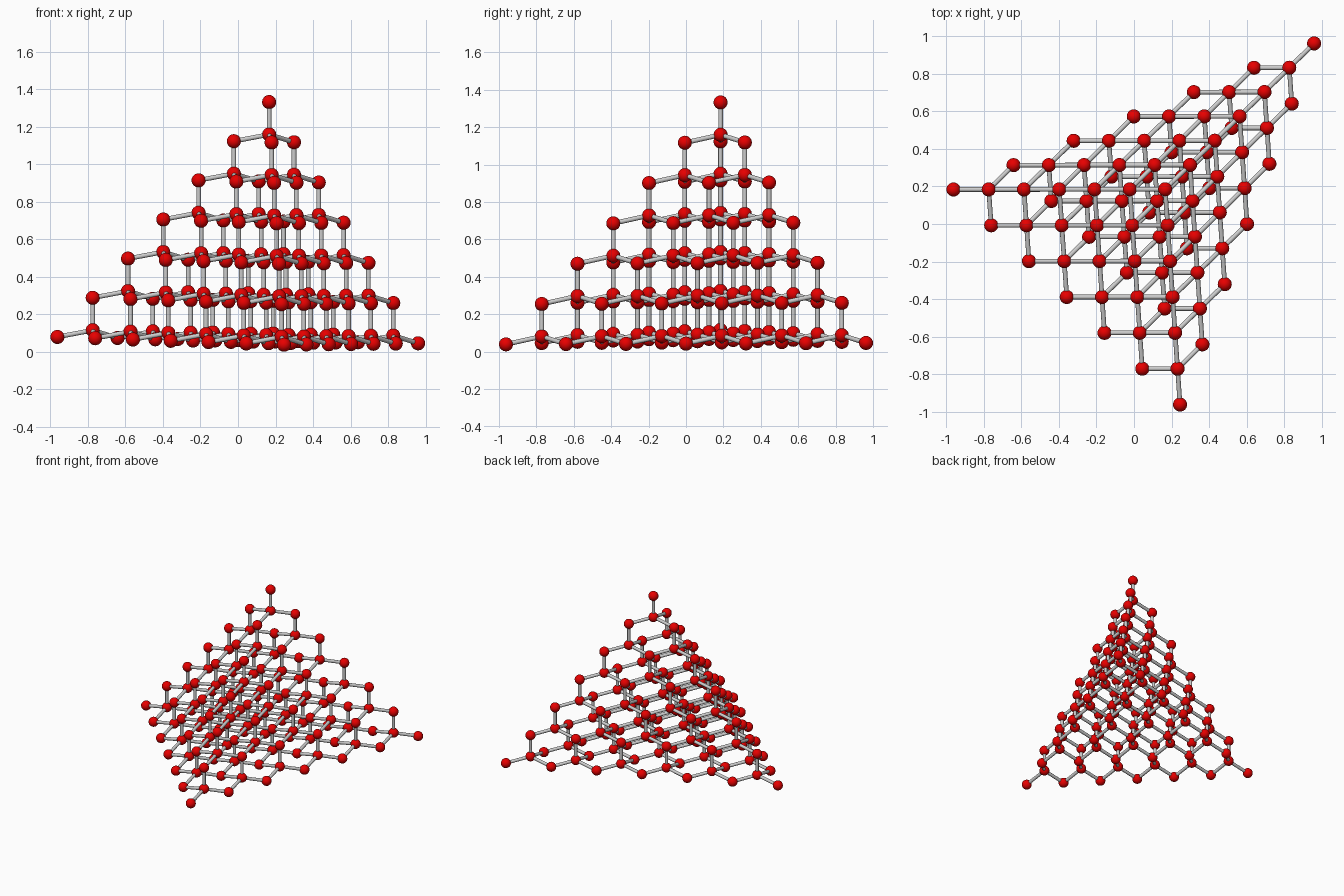
import bpy, bmesh
from mathutils import Vector, Matrix

if "Cube" in bpy.data.objects:
    bpy.data.objects.remove(bpy.data.objects["Cube"])

N = 6                  # layers below the apex
BALL_R = 0.0375
ROD_R = 0.0125
apex = Vector((0.166, 0.185, 1.332))
corners = [Vector((-0.9625, 0.184, 0.08)),
           Vector((0.9600, 0.9625, 0.046)),
           Vector((0.2455, -0.9625, 0.0385))]
steps = [(c - apex) / N for c in corners]
drop = Vector((0, 0, -0.173))


def lattice(n):
    for i in range(n + 1):
        for j in range(n + 1 - i):
            for k in range(n + 1 - i - j):
                yield apex + i * steps[0] + j * steps[1] + k * steps[2]


def add_ball(bm, p):
    bmesh.ops.create_uvsphere(bm, u_segments=24, v_segments=14, radius=BALL_R,
                              matrix=Matrix.Translation(p))


def add_rod(bm, a, b):
    d = b - a
    rot = Vector((0, 0, 1)).rotation_difference(d).to_matrix().to_4x4()
    bmesh.ops.create_cone(bm, cap_ends=True, segments=14, radius1=ROD_R, radius2=ROD_R,
                          depth=d.length, matrix=Matrix.Translation((a + b) / 2) @ rot)


def finish(bm, name, color=None):
    mesh = bpy.data.meshes.new(name)
    bm.to_mesh(mesh)
    bm.free()
    ob = bpy.data.objects.new(name, mesh)
    bpy.context.collection.objects.link(ob)
    if color:
        mat = bpy.data.materials.new(name)
        mat.diffuse_color = color
        mat.use_nodes = True
        mat.node_tree.nodes["Principled BSDF"].inputs["Base Color"].default_value = mat.diffuse_color
        mesh.materials.append(mat)
    bpy.ops.object.select_all(action='DESELECT')
    ob.select_set(True)
    bpy.context.view_layer.objects.active = ob
    bpy.ops.object.shade_smooth_by_angle()


balls, rods = bmesh.new(), bmesh.new()

# Corner atoms of every cell
for p in lattice(N):
    add_ball(balls, p)

# Cell-centre atoms, each bonded to its four neighbours
for p in lattice(N - 1):
    centre = p + drop
    add_ball(balls, centre)
    for q in [p] + [p + s for s in steps]:
        add_rod(rods, centre, q)

finish(balls, "atoms", (0.8, 0.0, 0.0, 1))
finish(rods, "bonds")
